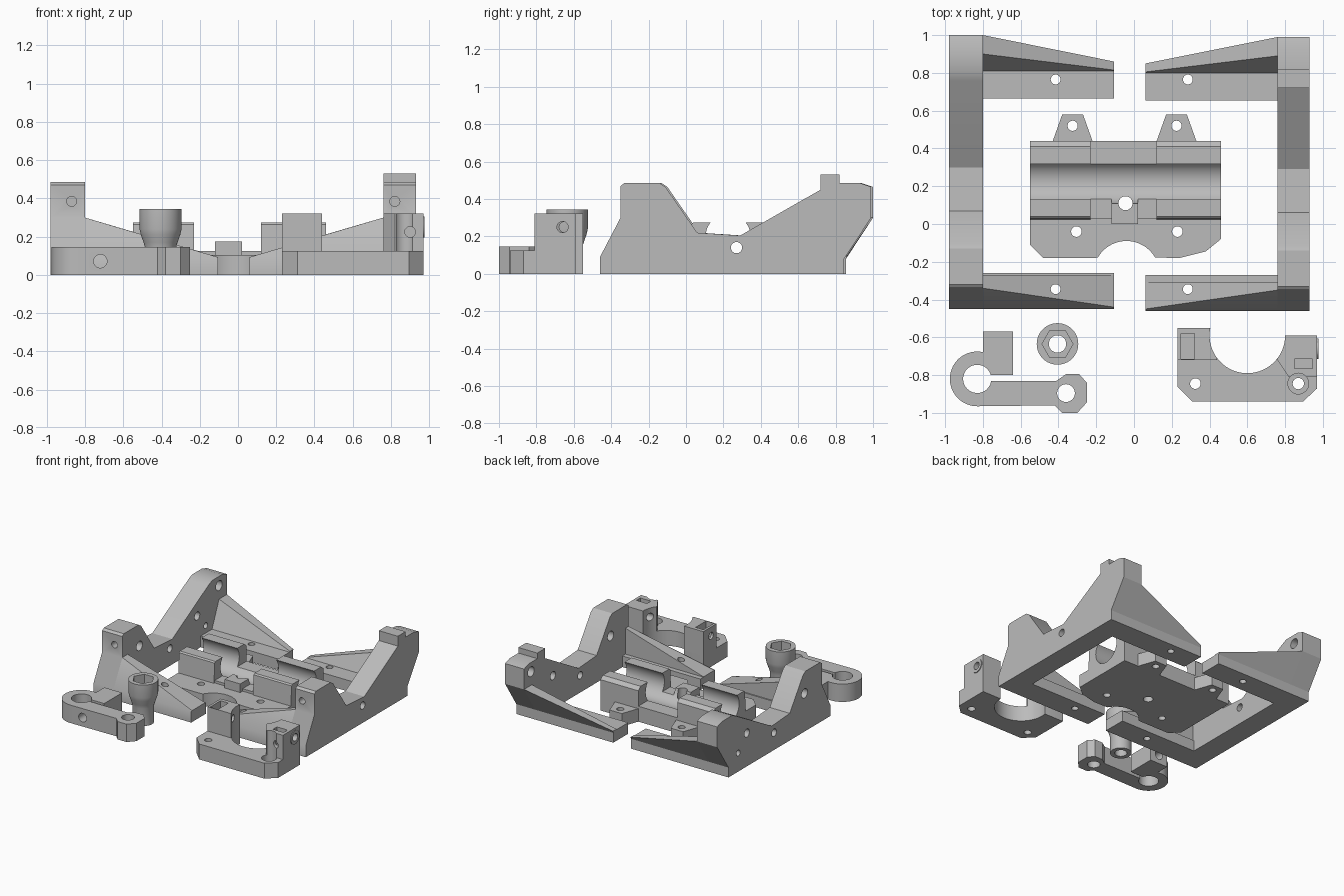
import bpy, bmesh
from math import sin, cos, pi, radians

if "Cube" in bpy.data.objects:
    bpy.data.objects.remove(bpy.data.objects["Cube"], do_unlink=True)

grey = bpy.data.materials.new("plain_grey")
grey.use_nodes = True
COLOUR = (0.5, 0.5, 0.5, 1)
grey.diffuse_color = COLOUR
for node in grey.node_tree.nodes:
    if node.type == 'BSDF_PRINCIPLED':
        node.inputs["Base Color"].default_value = COLOUR


# ---------- helpers ----------
def loft(name, rings):
    """Skin matching rings of 3D points and cap both ends."""
    bm = bmesh.new()
    loops = [[bm.verts.new(p) for p in ring] for ring in rings]
    n = len(loops[0])
    for a, b in zip(loops, loops[1:]):
        for i in range(n):
            j = (i + 1) % n
            bm.faces.new((a[i], a[j], b[j], b[i]))
    bm.faces.new(loops[0])
    bm.faces.new(loops[-1])
    bmesh.ops.remove_doubles(bm, verts=bm.verts, dist=1e-5)
    bmesh.ops.recalc_face_normals(bm, faces=bm.faces)
    mesh = bpy.data.meshes.new(name)
    bm.to_mesh(mesh)
    bm.free()
    mesh.materials.append(grey)
    ob = bpy.data.objects.new(name, mesh)
    bpy.context.collection.objects.link(ob)
    return ob


def place(p, axis, t):
    u, v = p
    return {'X': (t, u, v), 'Y': (u, t, v), 'Z': (u, v, t)}[axis]


def prism(name, pts, axis, a, b):
    return loft(name, [[place(p, axis, t) for p in pts] for t in (a, b)])


def arc(cx, cy, r, a0, a1, n=24):
    angles = [radians(a0 + (a1 - a0) * i / n) for i in range(n + 1)]
    return [(cx + r * cos(t), cy + r * sin(t)) for t in angles]


def box(name, x0, x1, y0, y1, z0, z1):
    return prism(name, [(x0, y0), (x1, y0), (x1, y1), (x0, y1)], 'Z', z0, z1)


def rod(axis, u, v, r, a, b, sides=32):
    return prism("cutter", arc(u, v, r, 0, 360, sides)[:-1], axis, a, b)


def cut(ob, cutters):
    """Subtract each cutter and discard it."""
    for c in cutters:
        mod = ob.modifiers.new("cut", 'BOOLEAN')
        mod.operation, mod.solver, mod.object = 'DIFFERENCE', 'EXACT', c
        dg = bpy.context.evaluated_depsgraph_get()
        mesh = bpy.data.meshes.new_from_object(ob.evaluated_get(dg))
        ob.modifiers.clear()
        ob.data = mesh
        bpy.data.objects.remove(c, do_unlink=True)
    return ob


# ---------- side frames: upright plate plus two gusseted arms ----------
FRONT = [(-.46, 0), (-.46, .09), (-.35, .30), (-.35, .47), (-.33, .485),
         (-.14, .485), (-.11, .465), (.06, .22), (.29, .205)]
BACK = [(.93, .485), (.99, .465), (.99, .30), (.845, .08), (.845, 0)]
KNOB = [(.72, .45), (.72, .53), (.82, .53), (.82, .485)]
PLAIN = [(.75, .462), (.80, .485)]


def frame(label, inner, outer, tip, dy, top, mid, hole_x, wall):
    profile = [(y + dy, z) for y, z in FRONT + top + BACK]
    plate = prism(label + "_plate", profile, 'X', inner, outer)
    s = 1 if outer > 0 else -1
    # through holes on one plate, blind from inside on the other
    end = outer - .05 if s > 0 else outer - .1
    holes = [rod('X', y, z, r, inner - s * .1, end) for y, z, r in
             ((.62, .27, .033), (.73, .15, .024), (-.12, .31, .038))]
    holes.append(rod('X', .9, .41, .04, inner - s * .1, outer - s * .06))
    holes.append(rod('X', .27, .14, .03, inner - s * .1, outer + s * .1))
    holes.append(rod('Y', mid, .385, .026, -.5, -.1))
    cut(plate, holes)

    def arm(name, root, end_pts, hole_y):
        ob = loft(name, [[(x, y + dy, z) for y, z in pts]
                         for x, pts in ((inner, root), (tip, end_pts))])
        cut(ob, [rod('Z', hole_x, hole_y, .026, -.1, .5)])

    # rear arm: floor with a wall leaning outwards
    foot = [(.845, 0), (.655, 0), (.655, .09), (.80, .09)]
    arm(label + "_rear_arm", foot + [(.89, .30), (.99, .30), (.845, .08)],
        foot + [(.805, .095), (.85, .095), (.845, .08)], .765)
    # front arm: wall leaning inwards with a narrow ledge behind it
    ledge = [(-.46, 0), (-.27, 0), (-.27, .09), (wall, .09)]
    arm(label + "_front_arm", ledge + [(wall, .30), (-.35, .30), (-.46, .09)],
        ledge + [(wall, .093), (-.45, .093), (-.46, .09)], -.345)


frame("left_frame", .76, .93, .06, 0, KNOB, .82, .285, -.31)
frame("right_frame", -.80, -.98, -.105, .01, PLAIN, -.87, -.415, -.28)

# ---------- central bearing carriage ----------
outline = ([(-.55, .44), (-.55, -.11), (-.48, -.18), (-.21, -.18)]
           + arc(-.04, -.265, .175, 150, 30)
           + [(.24, -.18), (.38, -.145), (.46, -.08), (.46, .44)])
MIDDLE = (.225, .20, .12)      # bearing bore: y, z, radius


def bore():
    return rod('X', *MIDDLE, -.7, .7, 48)


base = prism("carriage_base", outline, 'Z', 0, .105)
cut(base, [rod('Z', x, -.04, .028, -.1, .3) for x in (-.305, .23)]
    + [rod('Z', -.045, .11, .037, -.1, .3), bore()])
bridge = box("carriage_bridge", -.23, .12, .03, .44, .105, .125)
cut(bridge, [bore(), rod('Z', -.045, .11, .037, 0, .3)])
lug = box("carriage_lug", -.12, .02, 0, .16, .105, .175)
cut(lug, [rod('Z', -.045, .11, .037, 0, .3), bore()])
SEAT = [(.02, .105), (.03, .265), (.04, .275), (.41, .275), (.44, .25), (.44, .105)]
for side, x0, x1 in (("right", -.55, -.23), ("left", .12, .46)):
    cut(prism(side + "_bearing_seat", SEAT, 'X', x0, x1), [bore()])
for side, x in (("right", -.325), ("left", .225)):
    ear = prism(side + "_carriage_ear",
                [(x - .105, .44), (x + .105, .44), (x + .055, .58), (x - .055, .58)],
                'Z', 0, .105)
    cut(ear, [rod('Z', x, .52, .027, -.1, .3)])

# ---------- split ring clamp ----------
clamp_pts = (arc(-.83, -.82, .145, 78, 270)
             + [(-.42, -.96), (-.38, -1), (-.30, -1), (-.25, -.945), (-.25, -.84),
                (-.29, -.795), (-.36, -.795), (-.41, -.83)]
             + arc(-.83, -.82, .075, -8, -345)
             + [(-.64, -.80), (-.64, -.57), (-.80, -.57)])
clamp = prism("ring_clamp", clamp_pts, 'Z', 0, .145)
cut(clamp, [rod('Z', -.36, -.895, .047, -.1, .3),
            rod('Y', -.72, .072, .035, -1.1, -.5)])

# ---------- flared knob with hexagonal pocket ----------
cup = loft("hex_knob", [[(x, y, z) for x, y in arc(-.405, -.635, r, 0, 360, 48)[:-1]]
                        for z, r in ((0, .08), (.14, .08), (.17, .089), (.21, .103),
                                     (.24, .11), (.345, .11))])
cut(cup, [rod('Z', -.405, -.635, .082, .22, .5, 6),
          rod('Z', -.405, -.635, .046, -.1, .5)])

# ---------- half-round saddle clip with two posts ----------
saddle_pts = [(.23, -.55), (.23, -.86), (.31, -.94), (.895, -.94),
              (.97, -.87), (.97, -.59), (.60, -.59), (.40, -.55)]


def saddle_bore():
    return rod('Z', .60, -.59, .2, -.1, .5, 64)


saddle = prism("saddle_base", saddle_pts, 'Z', 0, .125)
cut(saddle, [saddle_bore(), rod('Z', .325, -.845, .028, -.1, .3),
             rod('Z', .87, -.845, .03, -.1, .3), rod('Z', .87, -.845, .055, .06, .3)])
post = box("right_saddle_post", .23, .44, -.72, -.55, .125, .322)
cut(post, [saddle_bore(), box("cutter", .25, .32, -.72 + .005, -.58, .20, .4),
           rod('X', -.65, .25, .028, .1, .6)])
post = prism("left_saddle_post",
             [(.76, -.59), (.76, -.72), (.82, -.81), (.97, -.81), (.97, -.59)],
             'Z', .125, .322)
cut(post, [saddle_bore(), box("cutter", .85, .945, -.765, -.715, .17, .4),
           rod('Z', .87, -.845, .055, .06, .4),
           rod('Y', .90, .225, .028, -1, -.7)])
boss = rod('X', -.66, .25, .055, .96, .976)
boss.name = "saddle_boss"
for part in (post, boss):
    cut(part, [rod('X', -.66, .25, .03, .6, 1.1)])

# ---------- shading ----------
bpy.ops.object.select_all(action='DESELECT')
for ob in bpy.context.collection.objects:
    if ob.type == 'MESH':
        ob.select_set(True)
        bpy.context.view_layer.objects.active = ob
bpy.ops.object.shade_smooth_by_angle(angle=radians(30))
